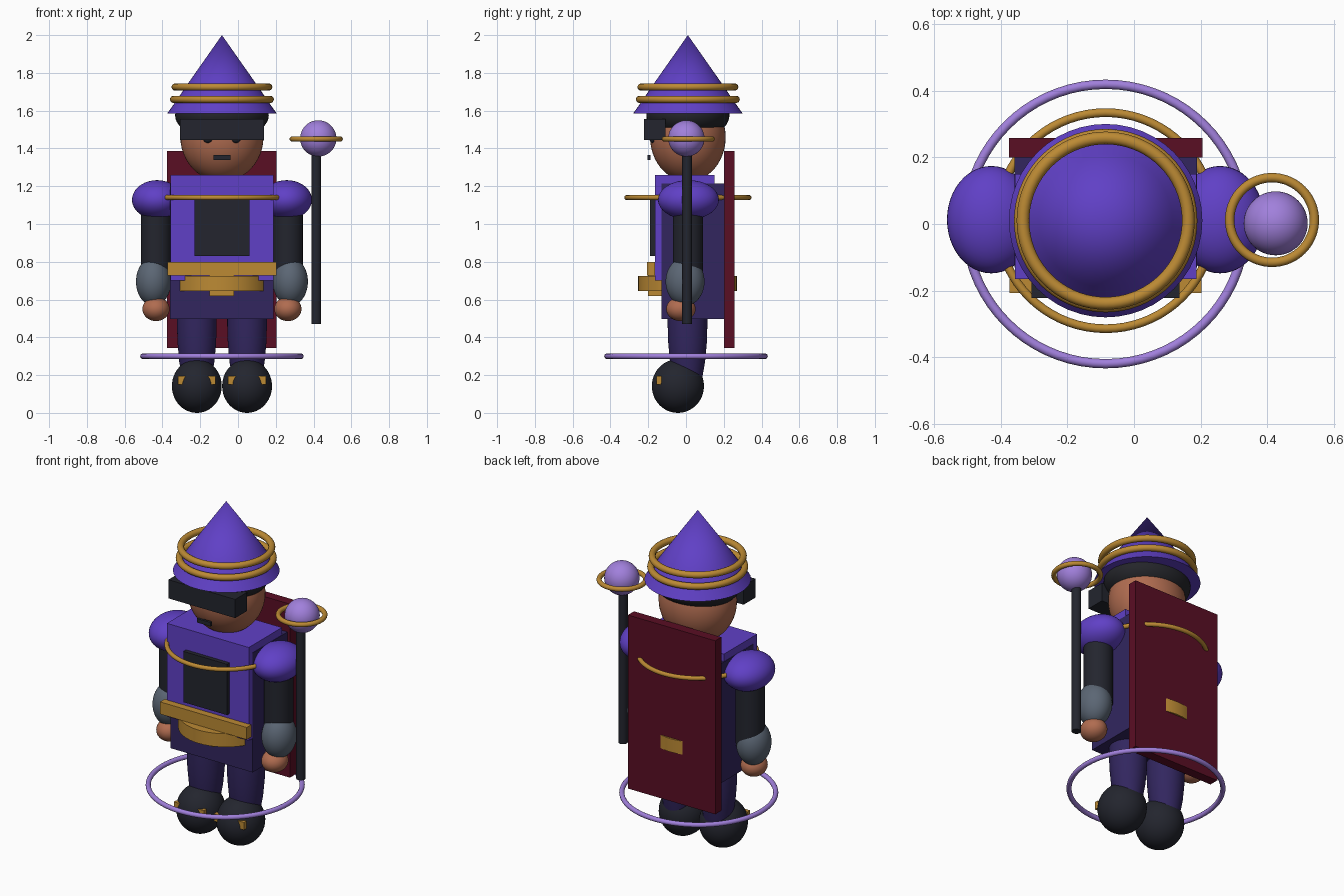
import bpy, math
from mathutils import Vector

if "Cube" in bpy.data.objects:
    bpy.data.objects.remove(bpy.data.objects["Cube"])

CX, CY = -0.085, 0.01   # axis of the figure


def mat(name, hexcol):
    m = bpy.data.materials.new(name)
    ch = [int(hexcol[i:i + 2], 16) / 255 for i in (0, 2, 4)]
    lin = [c / 12.92 if c <= 0.04045 else ((c + 0.055) / 1.055) ** 2.4 for c in ch]
    m.diffuse_color = (*lin, 1)
    m.use_nodes = True
    m.node_tree.nodes["Principled BSDF"].inputs["Base Color"].default_value = m.diffuse_color
    return m


PURPLE = mat("bright purple", "6040C6")
DARK = mat("dark purple", "32265F")
GOLD = mat("gold", "BC8A34")
RED = mat("dark red", "5A0E24")
BLACK = mat("charcoal", "23252E")
HAIR = mat("soft black", "24252A")
GREY = mat("slate grey", "5B6674")
SKIN = mat("skin", "B06C50")
LAVENDER = mat("lavender", "A180DC")


def finish(name, m, smooth=True):
    o = bpy.context.object
    o.name = o.data.name = name
    o.data.materials.append(m)
    bpy.ops.object.transform_apply(location=False, rotation=True, scale=True)
    if smooth:
        bpy.ops.object.shade_smooth_by_angle(angle=math.radians(40))
    return o


def box(name, m, x, y, z):
    """Box from (min, max) ranges."""
    lo, hi = Vector((x[0], y[0], z[0])), Vector((x[1], y[1], z[1]))
    bpy.ops.mesh.primitive_cube_add(size=1, location=(lo + hi) / 2)
    bpy.context.object.scale = hi - lo
    return finish(name, m, False)


def ball(name, m, loc, r):
    bpy.ops.mesh.primitive_uv_sphere_add(segments=48, ring_count=24, radius=1, location=loc)
    bpy.context.object.scale = r
    return finish(name, m)


def tube(name, m, x, y, z0, z1, r):
    bpy.ops.mesh.primitive_cylinder_add(vertices=48, radius=r, depth=z1 - z0,
                                        location=(x, y, (z0 + z1) / 2))
    return finish(name, m)


def ring(name, m, loc, outer, t):
    bpy.ops.mesh.primitive_torus_add(major_segments=72, minor_segments=14, location=loc,
                                     major_radius=outer - t, minor_radius=t)
    return finish(name, m)


def lathe(name, m, x, y, profile, n=48):
    """Revolve (radius, z) points; a zero radius closes to a tip."""
    verts, faces, rows = [], [], []
    for r, z in profile:
        k = 1 if r == 0 else n
        rows.append([len(verts) + i for i in range(k)])
        verts += [(r * math.cos(2 * math.pi * i / n), r * math.sin(2 * math.pi * i / n), z)
                  for i in range(k)]
    for a, b in zip(rows, rows[1:]):
        for i in range(n):
            j = (i + 1) % n
            if len(b) == 1:
                faces.append((a[i], a[j], b[0]))
            else:
                faces.append((a[i], a[j], b[j], b[i]))
    faces.append(tuple(reversed(rows[0])))
    if len(rows[-1]) > 1:
        faces.append(tuple(rows[-1]))
    me = bpy.data.meshes.new(name)
    me.from_pydata(verts, [], faces)
    o = bpy.data.objects.new(name, me)
    bpy.context.collection.objects.link(o)
    o.location = (x, y, 0)
    bpy.ops.object.select_all(action='DESELECT')
    bpy.context.view_layer.objects.active = o
    o.select_set(True)
    return finish(name, m)


def span(h):
    return (CX - h, CX + h)


# Hat with two bands
lathe("hat", PURPLE, CX, CY,
      [(0.29, 1.585), (0.24, 1.655), (0.2, 1.715), (0, 2.0)])
ring("hat_band_lower", GOLD, (CX, CY, 1.66), 0.275, 0.019)
ring("hat_band_upper", GOLD, (CX, CY, 1.725), 0.267, 0.019)

# Head, hair and face
ball("head", SKIN, (CX, CY, 1.46), (0.22, 0.2, 0.235))
ball("hair", HAIR, (CX, CY, 1.575), (0.248, 0.22, 0.13))
box("visor", BLACK, span(0.222), (-0.222, -0.108), (1.445, 1.557))
box("mouth", BLACK, span(0.045), (-0.203, -0.188), (1.34, 1.364))

# Torso
box("tunic_skirt", DARK, span(0.274), (-0.13, 0.2), (0.497, 1.215))
box("tunic_chest", PURPLE, span(0.272), (-0.165, 0.15), (0.7, 1.26))
box("chest_panel", BLACK, span(0.145), (-0.19, -0.16), (0.83, 1.135))
ring("necklace", GOLD, (CX, CY, 1.14), 0.337, 0.013)

# Belt
box("belt_front", GOLD, span(0.288), (-0.207, -0.163), (0.727, 0.80))
tube("belt_band", GOLD, CX, CY - 0.002, 0.645, 0.725, 0.261)
box("belt_buckle", GOLD, span(0.065), (-0.2, -0.125), (0.62, 0.80))

# Cape on the back
box("cape", RED, span(0.29), (0.2, 0.258), (0.344, 1.386))

# Paired parts
for s, side in ((-1, "left"), (1, "right")):
    ball("eye_" + side, BLACK, (CX + s * 0.074, -0.175, 1.455), (0.026, 0.02, 0.026))
    # Arm
    ball("shoulder_" + side, PURPLE, (CX + s * 0.343, 0.013, 1.128), (0.133, 0.161, 0.104))
    tube("upper_arm_" + side, BLACK, CX + s * 0.348, 0.01, 0.7, 1.13, 0.08)
    ball("forearm_" + side, GREY, (CX + s * 0.362, -0.005, 0.695), (0.093, 0.103, 0.128))
    ball("hand_" + side, SKIN, (CX + s * 0.349, -0.027, 0.55), (0.072, 0.078, 0.064))
    # Leg and boot
    x = CX + s * 0.133
    lathe("leg_" + side, DARK, x, 0.008,
          [(0.075, 0.17), (0.093, 0.27), (0.102, 0.37), (0.105, 0.46), (0.105, 0.55)])
    ball("boot_" + side, BLACK, (x, -0.043, 0.142), (0.132, 0.138, 0.142))
    box("boot_buckle_" + side, GOLD, (x - 0.1, x + 0.1), (-0.155, -0.13), (0.15, 0.195))

# Staff with orb
tube("staff_pole", BLACK, 0.414, 0.006, 0.47, 1.40, 0.026)
ball("staff_orb", LAVENDER, (0.425, 0.002, 1.453), (0.096, 0.096, 0.096))
ring("staff_ring", GOLD, (0.414, 0.012, 1.45), 0.141, 0.014)

# Floating ring around the legs
ring("leg_ring", LAVENDER, (CX, 0.0, 0.3), 0.433, 0.014)
